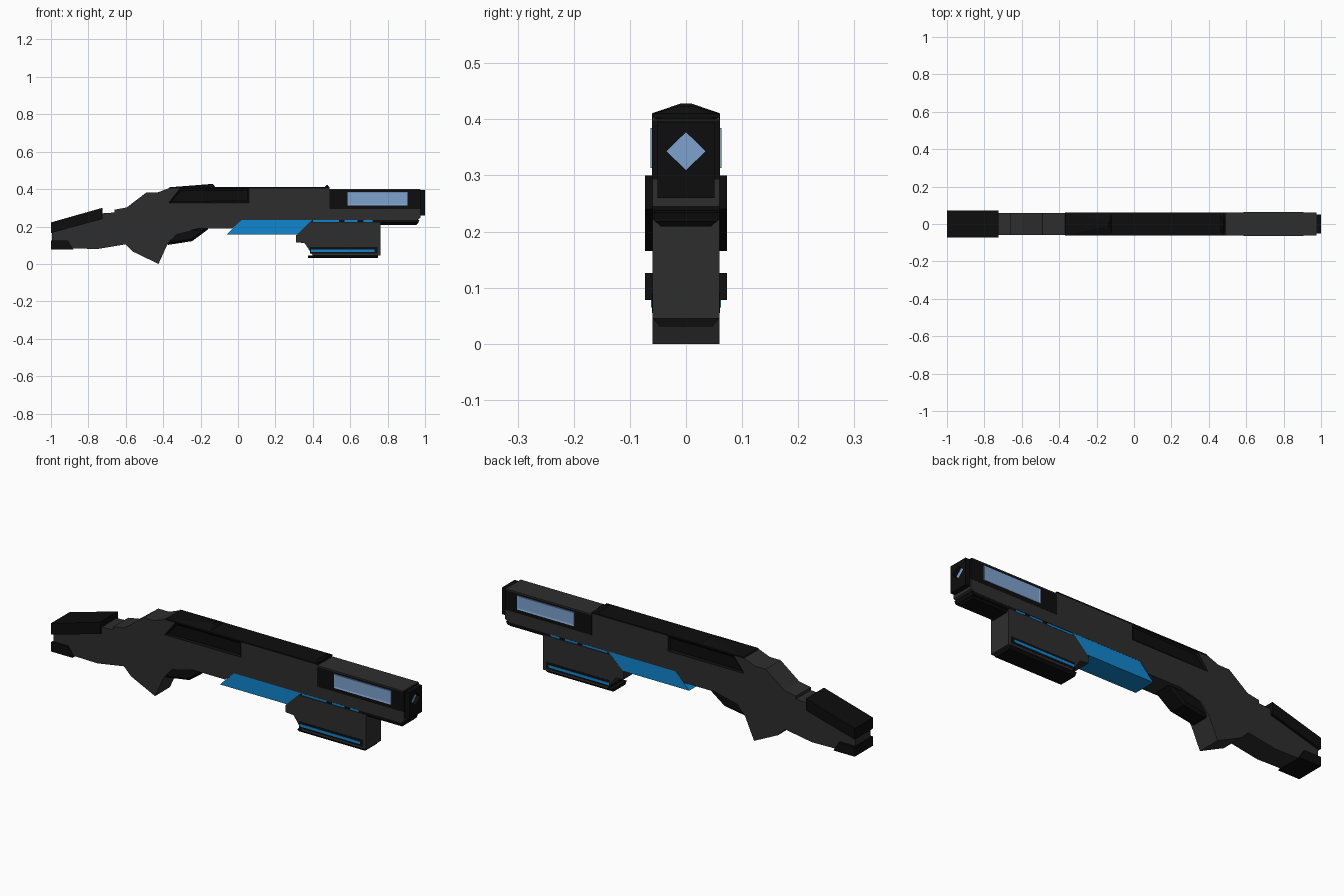
import bpy, bmesh
from mathutils import Vector

if "Cube" in bpy.data.objects:
    bpy.data.objects.remove(bpy.data.objects["Cube"])


def material(name, rgb):
    m = bpy.data.materials.new(name)
    m.diffuse_color = (*rgb, 1)
    m.use_nodes = True
    m.node_tree.nodes["Principled BSDF"].inputs["Base Color"].default_value = m.diffuse_color
    return m


GREY = material("dark_grey", (0.027, 0.027, 0.027))
BLACK = material("black", (0.004, 0.004, 0.004))
BLUE = material("blue", (0.005, 0.24, 0.63))
PALE = material("pale_blue", (0.2, 0.36, 0.61))


def finish(bm, name, mat):
    bmesh.ops.recalc_face_normals(bm, faces=bm.faces)
    me = bpy.data.meshes.new(name)
    bm.to_mesh(me)
    bm.free()
    if mat:
        me.materials.append(mat)
    ob = bpy.data.objects.new(name, me)
    bpy.context.collection.objects.link(ob)
    return ob


def prism(name, pts, y0, y1, mat, inset=0, depth=0):
    """Side profile (x, z) extruded from y0 to y1, optionally with an inset outer face."""
    bm = bmesh.new()
    face = bm.faces.new([bm.verts.new((x, y0, z)) for x, z in pts])
    res = bmesh.ops.extrude_face_region(bm, geom=[face])
    for v in res["geom"]:
        if isinstance(v, bmesh.types.BMVert):
            v.co.y = y1
    bmesh.ops.recalc_face_normals(bm, faces=bm.faces)
    if inset:
        outer = [f for f in bm.faces if all(abs(v.co.y - y1) < 1e-6 for v in f.verts)]
        bmesh.ops.inset_region(bm, faces=outer, thickness=inset)
        bmesh.ops.translate(bm, verts=outer[0].verts,
                            vec=(0, -depth if y1 > 0 else depth, 0))
    return finish(bm, name, mat)


def rect(x0, x1, z0, z1):
    return [(x0, z0), (x1, z0), (x1, z1), (x0, z1)]


def slab(name, pts, w, mat):
    return prism(name, pts, -w, w, mat)


def hull(name, pts, mat):
    """Convex solid mirrored across y = 0."""
    bm = bmesh.new()
    for x, y, z in pts:
        for s in (-1, 1):
            bm.verts.new((x, s * y, z))
    bmesh.ops.convex_hull(bm, input=bm.verts[:])
    return finish(bm, name, mat)


def cut(target, cutter):
    cutter.hide_render = True
    cutter.hide_viewport = True
    cutter.display_type = 'WIRE'
    mod = target.modifiers.new("cut", 'BOOLEAN')
    mod.operation = 'DIFFERENCE'
    mod.solver = 'EXACT'
    mod.object = cutter


# Main receiver, grip and stock in one silhouette
body = slab("receiver_and_stock", [
    (-0.995, 0.085), (-0.75, 0.08), (-0.60, 0.105), (-0.56, 0.065), (-0.425, 0.0),
    (-0.375, 0.11), (-0.33, 0.16), (-0.21, 0.19), (-0.03, 0.19), (0.02, 0.235),
    (0.955, 0.235), (0.975, 0.245), (0.975, 0.398), (0.49, 0.398), (0.485, 0.405),
    (-0.37, 0.405), (-0.43, 0.382), (-0.49, 0.382), (-0.595, 0.302), (-0.66, 0.29),
    (-0.66, 0.275), (-0.735, 0.27), (-0.995, 0.19)], 0.06, GREY)

# Stock pads
slab("upper_stock_pad", [(-1, 0.165), (-0.725, 0.24), (-0.725, 0.30), (-1, 0.222)], 0.073, BLACK)
slab("lower_stock_pad", [(-1, 0.078), (-0.88, 0.078), (-0.91, 0.126), (-1, 0.126)], 0.073, BLACK)

# Trigger guard
guard = slab("trigger_guard", [(-0.385, 0.10), (-0.245, 0.122), (-0.15, 0.192), (-0.34, 0.192)],
             0.052, BLACK)
bev = guard.modifiers.new("bevel", 'BEVEL')
bev.width = 0.012
bev.segments = 1

# Top cover and its two raised sights
slab("top_cover", [(-0.37, 0.403), (0.488, 0.403), (0.488, 0.41), (-0.36, 0.41)], 0.0605, BLACK)
hull("rear_sight", [(-0.37, 0.06, 0.402), (-0.365, 0.06, 0.41), (-0.135, 0.06, 0.411),
                    (-0.135, 0.01, 0.428), (-0.118, 0.06, 0.405), (-0.12, 0.01, 0.41)], BLACK)
hull("front_sight", [(0.46, 0.06, 0.408), (0.478, 0.06, 0.41), (0.478, 0.01, 0.424),
                     (0.488, 0.01, 0.41), (0.488, 0.06, 0.40)], BLACK)

# Recessed side panels and glowing barrel windows on both sides
panel = [(-0.37, 0.327), (0.06, 0.327), (0.06, 0.404), (-0.31, 0.404)]
hole = panel[:2] + [(0.06, 0.43), (-0.29, 0.43)]
slab("barrel_side_plates", rect(0.488, 0.976, 0.293, 0.397), 0.0605, BLACK)
slab("barrel_top_plate", rect(0.488, 0.972, 0.394, 0.40), 0.061, GREY)
for side, s in (("left", 1), ("right", -1)):
    cut(body, prism(f"{side}_panel_cutter", panel, s * 0.048, s * 0.1, None))
    prism(f"{side}_side_panel", panel, s * 0.046, s * 0.0605, BLACK, 0.014, 0.008)
    prism(f"{side}_window", rect(0.585, 0.905, 0.313, 0.385), s * 0.05, s * 0.0635, PALE,
          0.01, 0.0022)

# Muzzle with a diamond bore and a lit core
muzzle = hull("muzzle", [(x, 0.051, z) for x in (0.95, 1.0) for z in (0.26, 0.395)], BLACK)


def diamond(name, x0, x1, mat):
    return hull(name, [(x, y, z) for x in (x0, x1)
                       for y, z in ((0.035, 0.343), (0.0003, 0.31), (0.0003, 0.377))], mat)


cut(muzzle, diamond("bore_cutter", 0.978, 1.1, None))
diamond("bore_core", 0.96, 0.98, PALE)

# Magazine block
slab("energy_cell", [(-0.06, 0.157), (0.32, 0.157), (0.40, 0.237), (0.02, 0.237)], 0.0595, BLUE)

# Rail under the barrel with light strips
slab("under_rail_core", rect(0.38, 0.965, 0.218, 0.238), 0.056, BLACK)
for i, (a, b) in enumerate(((0.40, 0.54), (0.57, 0.64), (0.67, 0.95))):
    slab(f"rail_light_{i + 1}", rect(a, b, 0.224, 0.234), 0.059, BLUE)
hull("under_rail_plate", [(0.72, 0.06, 0.222), (0.97, 0.06, 0.235), (0.965, 0.06, 0.222),
                          (0.955, 0.045, 0.209), (0.72, 0.045, 0.209), (0.72, 0.06, 0.235),
                          ], BLACK).scale = (1, 0.99, 1)

# Fore grip with side light slots
slab("fore_grip", [(0.31, 0.115), (0.355, 0.112), (0.38, 0.075), (0.40, 0.045), (0.762, 0.045),
                   (0.762, 0.222), (0.40, 0.222), (0.385, 0.225), (0.31, 0.152)], 0.06, GREY)
slab("grip_slot", rect(0.385, 0.745, 0.055, 0.09), 0.0605, BLACK)
slab("grip_light", rect(0.39, 0.73, 0.065, 0.078), 0.062, BLUE)
hull("grip_base", [(x, y, z) for x in (0.375, 0.748) for y, z in ((0.06, 0.046), (0.047, 0.031))],
     BLACK)
